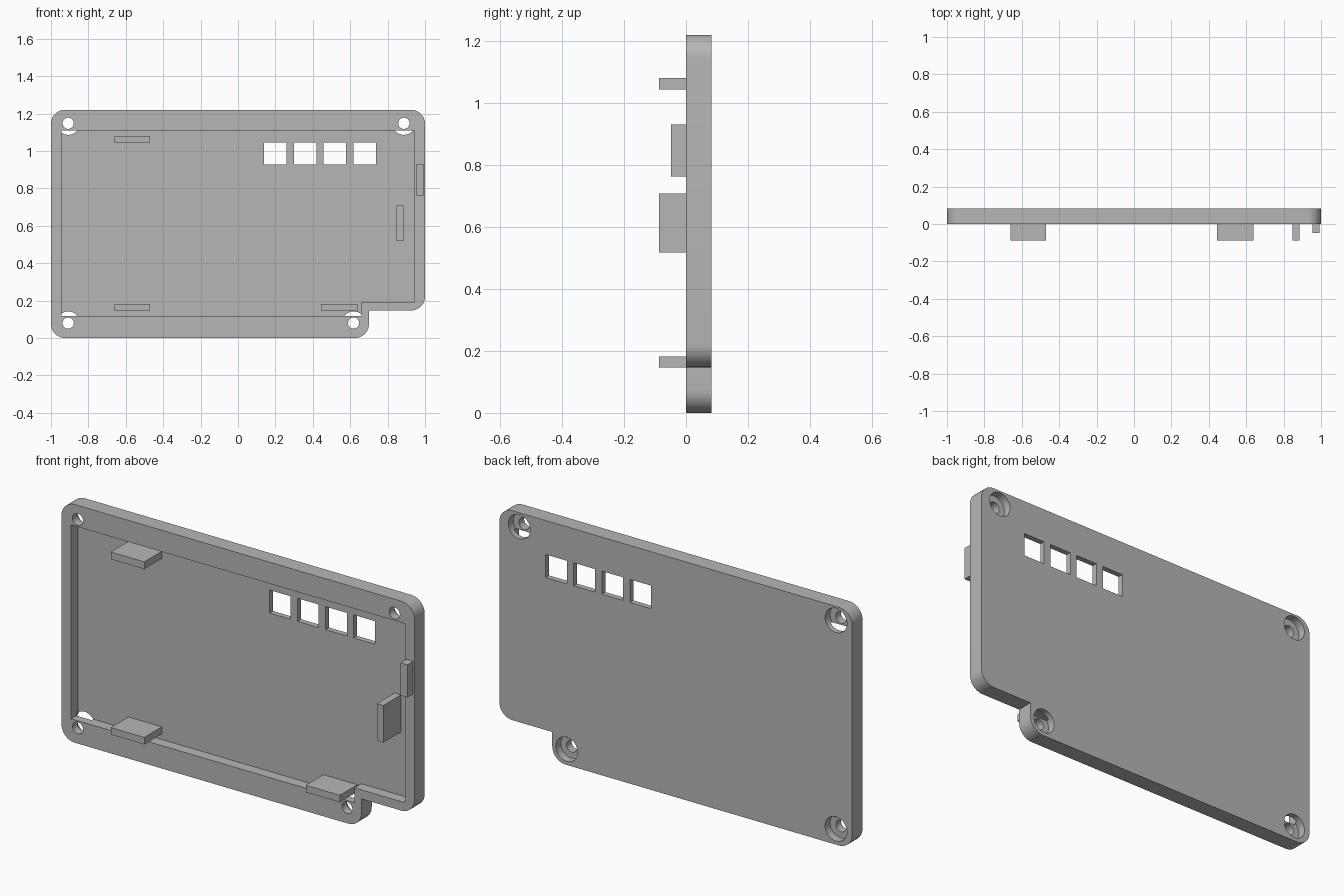
import bpy, bmesh, math
from mathutils import Vector

cube = bpy.data.objects.get("Cube")
if cube:
    bpy.data.objects.remove(cube, do_unlink=True)

THICK, FLOOR, LEDGE = 0.083, 0.055, 0.042

grey = bpy.data.materials.new("plain grey")
grey.use_nodes = True
grey.diffuse_color = (0.47, 0.47, 0.47, 1)
grey.node_tree.nodes["Principled BSDF"].inputs["Base Color"].default_value = grey.diffuse_color


def rounded(corners, steps=10):
    """Corners (x, z, radius) to a closed outline with right-angle fillets."""
    points = []
    for i, (x, z, r) in enumerate(corners):
        p = Vector((x, z))
        if r == 0:
            points.append(p)
            continue
        before = (Vector(corners[i - 1][:2]) - p).normalized()
        after = (Vector(corners[(i + 1) % len(corners)][:2]) - p).normalized()
        centre = p + r * (before + after)
        for k in range(steps + 1):
            t = math.pi / 2 * k / steps
            points.append(centre - r * (after * math.cos(t) + before * math.sin(t)))
    return points


def circle(x, z, r, n=32):
    return [Vector((x + r * math.cos(2 * math.pi * k / n), z + r * math.sin(2 * math.pi * k / n)))
            for k in range(n)]


def rect(x0, x1, z0, z1):
    return rounded([(x0, z0, 0), (x1, z0, 0), (x1, z1, 0), (x0, z1, 0)])


def slab(name, outline, y0, y1):
    """Extrude an x-z outline along y."""
    bm = bmesh.new()
    face = bm.faces.new([bm.verts.new((p.x, y0, p.y)) for p in outline])
    side = bmesh.ops.extrude_face_region(bm, geom=[face])
    bmesh.ops.translate(bm, vec=(0, y1 - y0, 0),
                        verts=[v for v in side["geom"] if isinstance(v, bmesh.types.BMVert)])
    bmesh.ops.recalc_face_normals(bm, faces=bm.faces)
    mesh = bpy.data.meshes.new(name)
    bm.to_mesh(mesh)
    bm.free()
    mesh.materials.append(grey)
    obj = bpy.data.objects.new(name, mesh)
    bpy.context.collection.objects.link(obj)
    return obj


def cut(target, outline, y0, y1):
    cutter = slab("cutter", outline, y0, y1)
    cutter.hide_render = True
    mod = target.modifiers.new("cut", "BOOLEAN")
    mod.operation, mod.solver, mod.object = "DIFFERENCE", "EXACT", cutter
    bpy.ops.object.select_all(action="DESELECT")
    bpy.context.view_layer.objects.active = target
    target.select_set(True)
    bpy.ops.object.modifier_apply(modifier=mod.name)
    bpy.data.objects.remove(cutter, do_unlink=True)


# Cover plate with a stepped lower corner
R = 0.075
cover = slab("cover_plate", rounded([
    (-1, 0, R), (0.70, 0, R), (0.70, 0.147, 0),
    (1, 0.147, R), (1, 1.22, R), (-1, 1.22, R)]), 0, THICK)

# Shallow pocket in the front
cut(cover, rounded([
    (-0.945, 0.117, 0), (0.66, 0.117, 0), (0.66, 0.193, 0),
    (0.945, 0.193, 0), (0.945, 1.11, 0), (-0.945, 1.11, 0)]), -0.1, FLOOR)

# Screw holes, counterbored from the back
for x, z in [(-0.908, 1.148), (0.887, 1.148), (-0.908, 0.08), (0.618, 0.08)]:
    cut(cover, circle(x, z, 0.062), LEDGE, 0.2)
    cut(cover, circle(x, z, 0.03), -0.1, 0.2)

# Row of square windows
for i in range(4):
    x = 0.14 + 0.159 * i
    cut(cover, rect(x, x + 0.12, 0.928, 1.046), -0.1, 0.2)

bpy.ops.object.shade_smooth_by_angle(angle=math.radians(30))

# Locating tabs standing on the pocket floor
slab("upper_tab", rect(-0.66, -0.47, 1.044, 1.081), -0.087, FLOOR)
slab("lower_right_tab", rect(-0.66, -0.47, 0.146, 0.182), -0.087, FLOOR)
slab("lower_left_tab", rect(0.445, 0.638, 0.146, 0.182), -0.087, FLOOR)
slab("side_tab", rect(0.848, 0.885, 0.518, 0.708), -0.087, FLOOR)
# Short tab on the rim
slab("rim_tab", rect(0.955, 0.993, 0.763, 0.93), -0.048, 0)
